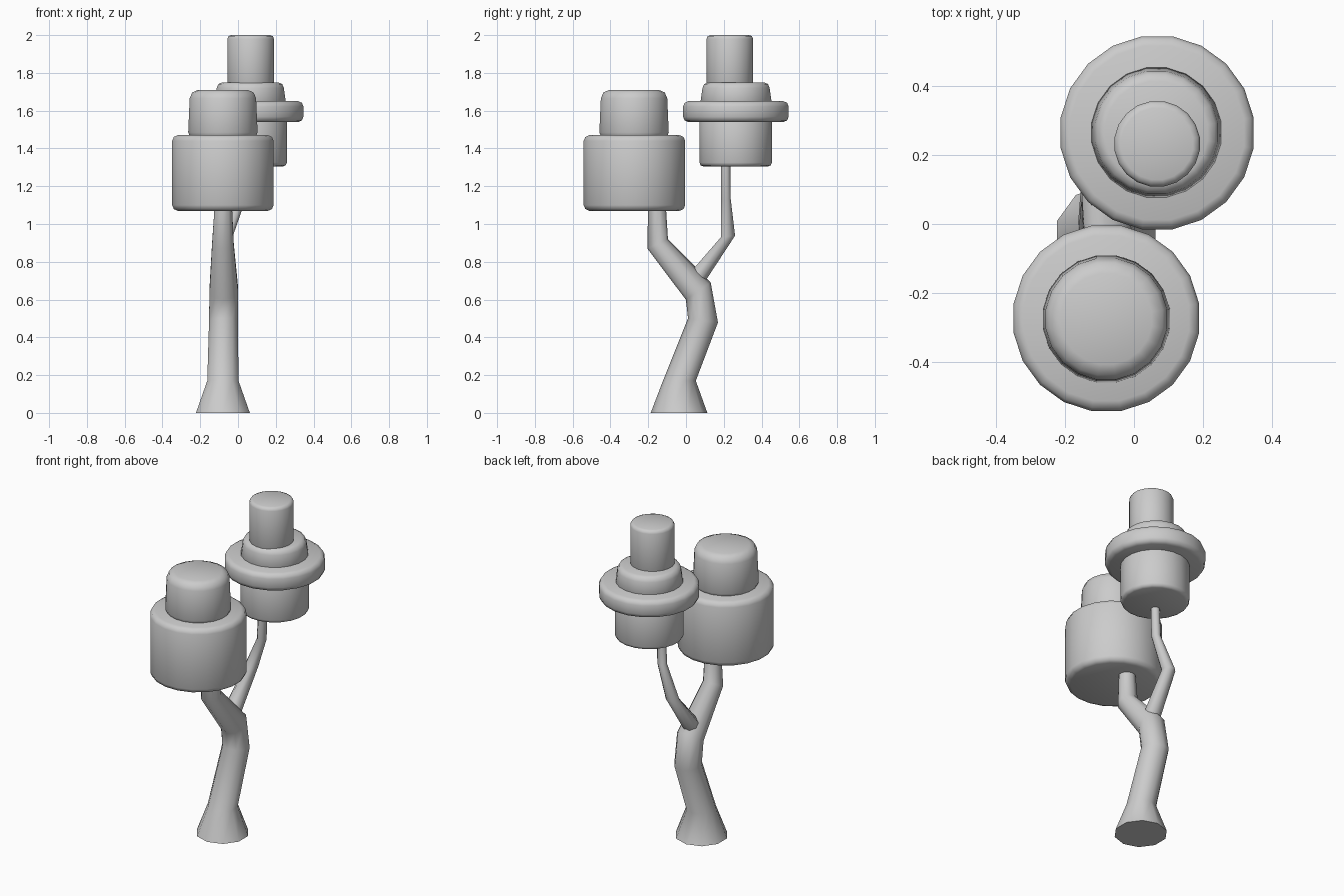
import bpy, bmesh
from math import sin, cos, pi, radians

if "Cube" in bpy.data.objects:
    bpy.data.objects.remove(bpy.data.objects["Cube"])


def finish(name, bm, angle):
    bmesh.ops.recalc_face_normals(bm, faces=bm.faces)
    me = bpy.data.meshes.new(name)
    bm.to_mesh(me)
    bm.free()
    ob = bpy.data.objects.new(name, me)
    bpy.context.collection.objects.link(ob)
    bpy.ops.object.select_all(action='DESELECT')
    ob.select_set(True)
    bpy.context.view_layer.objects.active = ob
    bpy.ops.object.shade_smooth_by_angle(angle=radians(angle))
    return ob


def skin(name, rings, sides, angle):
    """Loft a closed tube through rings of (x, y, z, radius, tilt about x)."""
    bm = bmesh.new()
    loops = []
    for x, y, z, r, tilt in rings:
        t = radians(tilt)
        loop = []
        for i in range(sides):
            a = 2 * pi * (i + 0.5) / sides
            v = r * sin(a)
            loop.append(bm.verts.new((x + r * cos(a), y + v * cos(t), z + v * sin(t))))
        loops.append(loop)
    for lo, hi in zip(loops, loops[1:]):
        for i in range(sides):
            j = (i + 1) % sides
            bm.faces.new((lo[i], lo[j], hi[j], hi[i]))
    bm.faces.new(loops[0][::-1])
    bm.faces.new(loops[-1])
    return finish(name, bm, angle)


def drum(name, x, y, z0, z1, r, soft, taper=0.0):
    """Foliage drum with softly rounded rims."""
    s = soft
    prof = [(r - s, z0), (r - 0.3 * s, z0 + 0.3 * s), (r, z0 + s),
            (r - taper, z1 - s), (r - taper - 0.3 * s, z1 - 0.3 * s), (r - taper - s, z1)]
    return skin(name, [(x, y, z, q, 0) for q, z in prof], 20, 60)


# trunk, leaning back and then forward into the front crown
skin("trunk", [(-0.08, -0.037, 0, 0.15, 0), (-0.08, -0.035, 0.17, 0.087, 0),
               (-0.077, 0.09, 0.49, 0.08, -8), (-0.075, 0.065, 0.645, 0.08, 35),
               (-0.08, -0.15, 0.895, 0.06, 25), (-0.077, -0.155, 1.15, 0.045, 0)], 10, 50)

# side branch to the rear crown
skin("side_branch", [(-0.08, 0.055, 0.71, 0.05, -37), (-0.065, 0.223, 0.935, 0.04, 5),
                     (0.015, 0.211, 1.13, 0.028, 0), (0.022, 0.21, 1.36, 0.026, 0)], 8, 50)

# front crown
drum("front_crown_base", -0.08, -0.273, 1.07, 1.47, 0.272, 0.03)
drum("front_crown_cap", -0.08, -0.275, 1.44, 1.71, 0.186, 0.045, 0.008)

# rear crown
drum("rear_crown_base", 0.067, 0.263, 1.305, 1.56, 0.194, 0.02)
drum("rear_crown_brim", 0.067, 0.264, 1.54, 1.65, 0.283, 0.028)
drum("rear_crown_step", 0.065, 0.265, 1.62, 1.75, 0.19, 0.03, 0.01)
drum("rear_crown_top", 0.067, 0.232, 1.72, 2.0, 0.125, 0.02)
